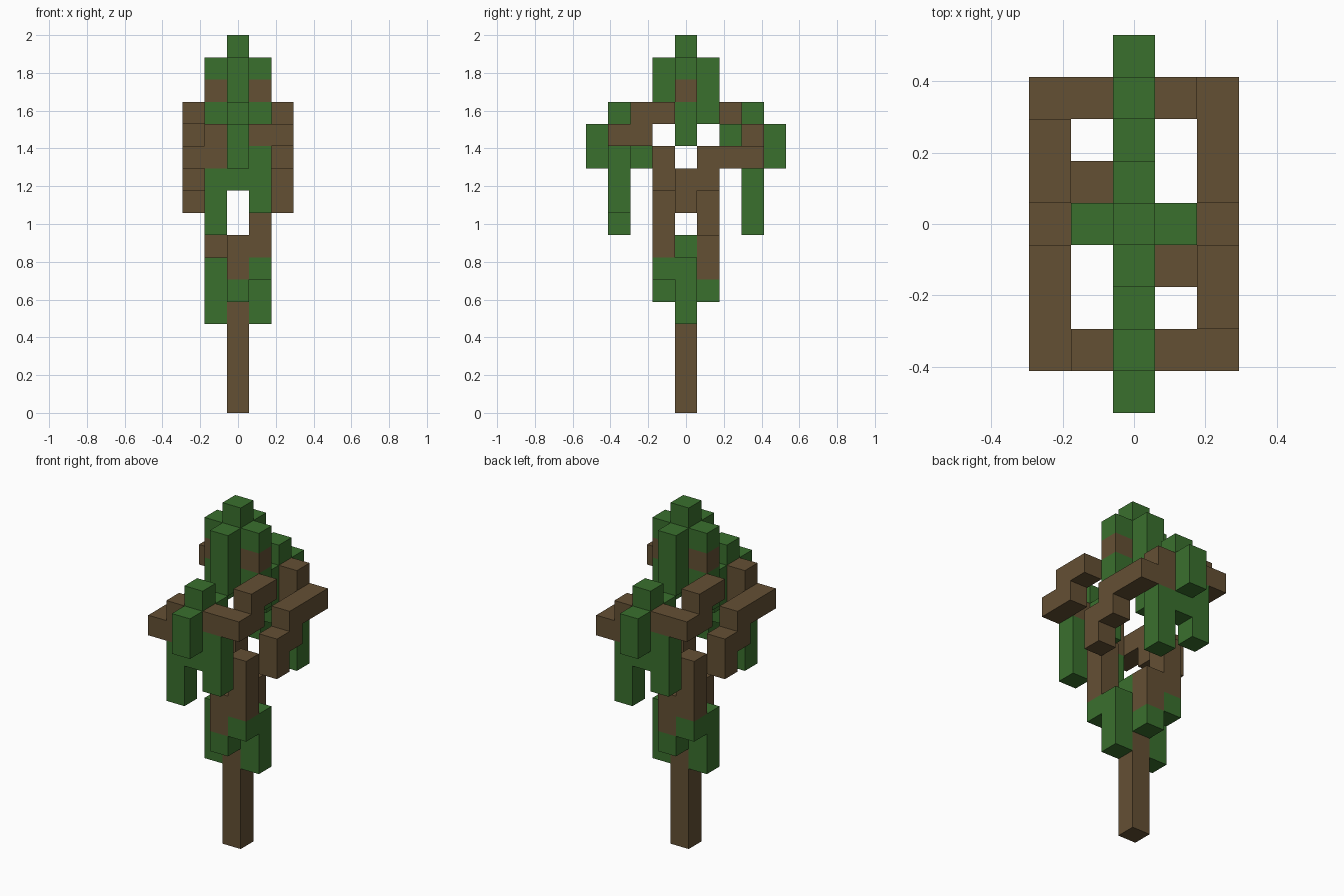
import bpy, bmesh
from mathutils import Matrix, Vector

U = 2 / 17  # edge of one block

cube = bpy.data.objects.get("Cube")
if cube:
    bpy.data.objects.remove(cube, do_unlink=True)


def material(name, rgb):
    m = bpy.data.materials.new(name)
    m.use_nodes = True
    m.diffuse_color = (*rgb, 1)
    m.node_tree.nodes["Principled BSDF"].inputs["Base Color"].default_value = (*rgb, 1)
    return m


BARK = material("bark brown", (0.127, 0.08, 0.034))
LEAF = material("leaf green", (0.042, 0.162, 0.027))


def add_box(bm, lo, hi, turn):
    """Box spanning whole grid cells lo..hi, cell (0, 0, 0) standing on the ground."""
    lo, hi = Vector(lo), Vector(hi)
    centre = ((lo + hi) / 2 + Vector((0, 0, 0.5))) * U
    size = (hi - lo + Vector((1, 1, 1))) * U
    bmesh.ops.create_cube(bm, size=1, matrix=turn @ Matrix.Translation(centre)
                          @ Matrix.Diagonal((*size, 1)))


def part(name, mat, boxes, paired=True):
    """One object from boxes; paired parts get a twin turned half round the trunk."""
    turns = {"front_": Matrix(), "back_": Matrix.Diagonal((-1, -1, 1, 1))}
    for prefix, turn in (turns if paired else {"": Matrix()}).items():
        bm = bmesh.new()
        for lo, hi in boxes:
            add_box(bm, lo, hi, turn)
        mesh = bpy.data.meshes.new(prefix + name)
        bm.to_mesh(mesh)
        bm.free()
        mesh.materials.append(mat)
        bpy.context.collection.objects.link(bpy.data.objects.new(prefix + name, mesh))


# Trunk and its low foliage
part("trunk", BARK, [((0, 0, 0), (0, 0, 6))], paired=False)
part("trunk_cap", LEAF, [((0, 0, 7), (0, 0, 7))], paired=False)
part("trunk_fork", BARK, [((0, -1, 6), (0, -1, 7))])
part("fork_leaf", LEAF, [((0, -1, 5), (0, -1, 5))])
part("side_leaf", LEAF, [((1, 0, 4), (1, 0, 6))])
part("limb_leaf", LEAF, [((1, -1, 6), (1, -1, 6))])

# Limbs winding upward around the trunk
part("lower_limb", BARK, [((1, -1, 7), (1, -1, 9))])
part("middle_limb", BARK, [((2, 0, 9), (2, 0, 10))])
part("upper_limb", BARK, [((2, 1, 10), (2, 1, 11)),
                          ((2, 2, 11), (2, 3, 11)),
                          ((1, 3, 11), (1, 3, 12))])
part("crown_limb", BARK, [((1, -3, 12), (2, -3, 12)),
                          ((2, -2, 12), (2, -2, 13)),
                          ((2, -1, 13), (2, -1, 13))])

# Hanging foliage clusters at the two ends
part("cluster_arch", LEAF, [((-1, -3, 8), (-1, -3, 10)),
                            ((0, -3, 10), (0, -3, 13)),
                            ((1, -3, 9), (1, -3, 11))])
part("cluster_tip", LEAF, [((0, -4, 11), (0, -4, 12))])
part("cluster_inner_leaf", LEAF, [((0, -2, 11), (0, -2, 12))])

# Crown
part("crown_branch", BARK, [((-1, 0, 14), (1, 0, 14))], paired=False)
part("crown_top", LEAF, [((0, 0, 15), (0, 0, 16))], paired=False)
part("crown_drape", LEAF, [((0, -1, 13), (0, -1, 15))])
part("crown_side_leaf", LEAF, [((1, 0, 15), (1, 0, 15)),
                               ((1, 0, 12), (1, 0, 13))])
